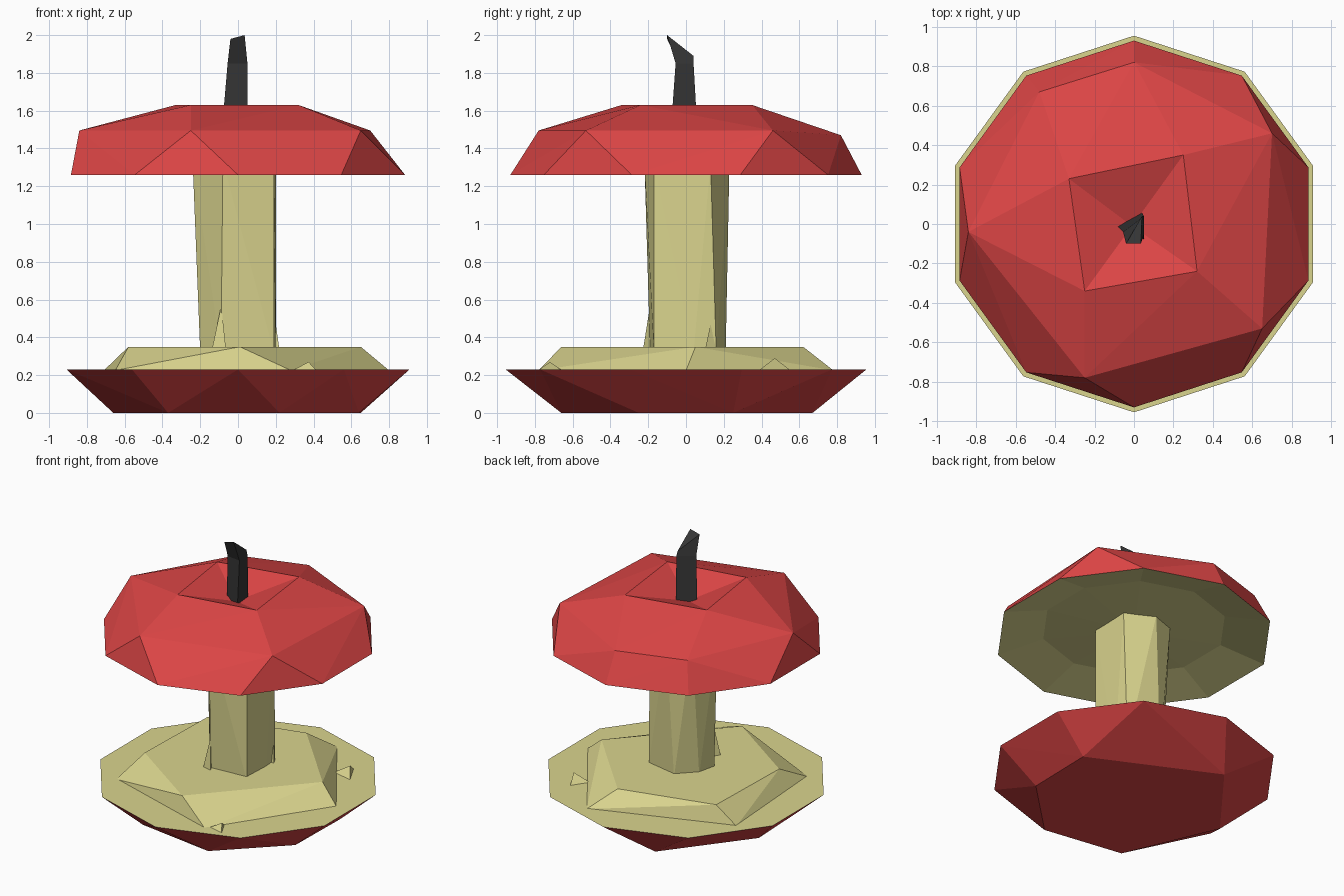
import bpy, bmesh
from math import cos, sin, radians

if "Cube" in bpy.data.objects:
    bpy.data.objects.remove(bpy.data.objects["Cube"])


def material(name, rgb):
    m = bpy.data.materials.new(name)
    m.diffuse_color = (*rgb, 1)
    m.use_nodes = True
    m.node_tree.nodes["Principled BSDF"].inputs["Base Color"].default_value = m.diffuse_color
    return m


RED = material("red_skin", (0.72, 0.06, 0.06))
CREAM = material("cream_flesh", (0.70, 0.66, 0.27))
DARK = material("dark_stem", (0.035, 0.035, 0.035))


def decagon(r, z):
    return [(r * cos(radians(90 + 36 * k)), r * sin(radians(90 + 36 * k)), z) for k in range(10)]


def at(z, pts):
    return [(x, y, z) for x, y in pts]


def hull(points):
    bm = bmesh.new()
    for p in points:
        bm.verts.new(p)
    bmesh.ops.convex_hull(bm, input=bm.verts[:])
    loose = [v for v in bm.verts if not v.link_faces]
    bmesh.ops.delete(bm, geom=loose, context='VERTS')
    return bm


def finish(bm, name, *mats):
    bmesh.ops.recalc_face_normals(bm, faces=bm.faces[:])
    me = bpy.data.meshes.new(name)
    bm.to_mesh(me)
    bm.free()
    for m in mats:
        me.materials.append(m)
    ob = bpy.data.objects.new(name, me)
    bpy.context.collection.objects.link(ob)
    return ob


def remove_faces(bm, test):
    bad = [f for f in bm.faces if all(test(v.co.z) for v in f.verts)]
    bmesh.ops.delete(bm, geom=bad, context='FACES')


def strip(bm, a, b, mat):
    n = len(a)
    for i in range(n):
        j = (i + 1) % n
        bm.faces.new((a[i], a[j], b[j], b[i])).material_index = mat


def fan(bm, ring, tip, mat):
    c = bm.verts.new(tip)
    for i in range(len(ring)):
        bm.faces.new((ring[i], ring[(i + 1) % len(ring)], c)).material_index = mat


def ring_verts(bm, pts):
    # existing vertices at the given points, in order
    return [min(bm.verts, key=lambda v: (v.co.x - p[0])**2 + (v.co.y - p[1])**2 + (v.co.z - p[2])**2)
            for p in pts]


# top cap: faceted skin, dimple on top, shallow hollow of flesh below
rim = decagon(0.93, 1.26)
crown = at(1.63, [(0.25, 0.35), (-0.33, 0.23), (-0.25, -0.34), (0.32, -0.24)])
shoulder = at(1.495, [(0.70, 0.46), (0.65, -0.53), (-0.25, -0.78), (-0.84, -0.04)])
shoulder += at(1.47, [(-0.48, 0.67), (0, 0.82)])
bm = hull(rim + crown + shoulder)
remove_faces(bm, lambda z: z > 1.62)
remove_faces(bm, lambda z: z < 1.27)
fan(bm, ring_verts(bm, crown), (-0.01, -0.01, 1.52), 0)
outer = ring_verts(bm, rim)
inner = [bm.verts.new(p) for p in decagon(0.62, 1.34)]
strip(bm, outer, inner, 1)
fan(bm, inner, (0, 0, 1.31), 1)
finish(bm, "top_cap", RED, CREAM)

# bottom bowl: skin below, flat flesh rim above
base = at(0, [(0.65, 0.25), (-0.22, 0.67), (-0.66, 0.10), (-0.37, -0.57), (0.22, -0.66), (0.64, -0.25)])
bm = hull(decagon(0.955, 0.23) + base)
for f in bm.faces:
    f.material_index = int(all(v.co.z > 0.2 for v in f.verts))
finish(bm, "bottom_bowl", RED, CREAM)

# raised flesh mound in the bowl
mound = at(0.35, [(-0.58, -0.25), (0.01, -0.66), (0.65, 0.05), (0.12, 0.62), (-0.56, 0.45)])
mound += at(0.225, [(-0.65, -0.48), (0.28, -0.78), (0.80, 0), (0.26, 0.78), (-0.71, 0.43)])
finish(hull(mound), "flesh_mound", CREAM)

# central core
core = at(0.32, [(-0.09, -0.19), (0.19, -0.17), (0.20, 0.04), (0.19, 0.16),
                 (-0.05, 0.21), (-0.17, 0.09), (-0.20, -0.04)])
core += at(1.33, [(-0.24, -0.02), (-0.08, -0.22), (0.19, -0.17), (0.20, 0.13), (0, 0.23), (-0.17, 0.17)])
finish(hull(core), "core", CREAM)

# small torn flakes on the core and mound: (x, y, z, width, height)
flakes = [(-0.10, -0.19, 0.35, 0.035, 0.22), (0.19, 0.13, 0.33, 0.03, 0.14),
          (0.55, 0.47, 0.22, 0.09, 0.07), (0.35, -0.72, 0.22, 0.07, 0.05)]
for i, (x, y, z, w, h) in enumerate(flakes):
    finish(hull([(x - w, y - w / 2, z), (x + w, y - w, z), (x, y + w, z), (x + w / 3, y, z + h)]),
           f"flake_{i + 1}", CREAM)

# bent three-sided stem
bm = bmesh.new()
levels = [at(1.50, [(-0.085, -0.01), (0.05, -0.08), (0.04, 0.06)]),
          at(1.85, [(-0.055, -0.04), (0.05, -0.055), (0.05, 0.04)]),
          [(-0.04, -0.10, 1.98), (0.035, -0.10, 2.0), (0.04, 0.04, 1.89)]]
rings = [[bm.verts.new(p) for p in lv] for lv in levels]
for a, b in zip(rings, rings[1:]):
    strip(bm, a, b, 0)
bm.faces.new(rings[0])
bm.faces.new(rings[-1])
finish(bm, "stem", DARK)
